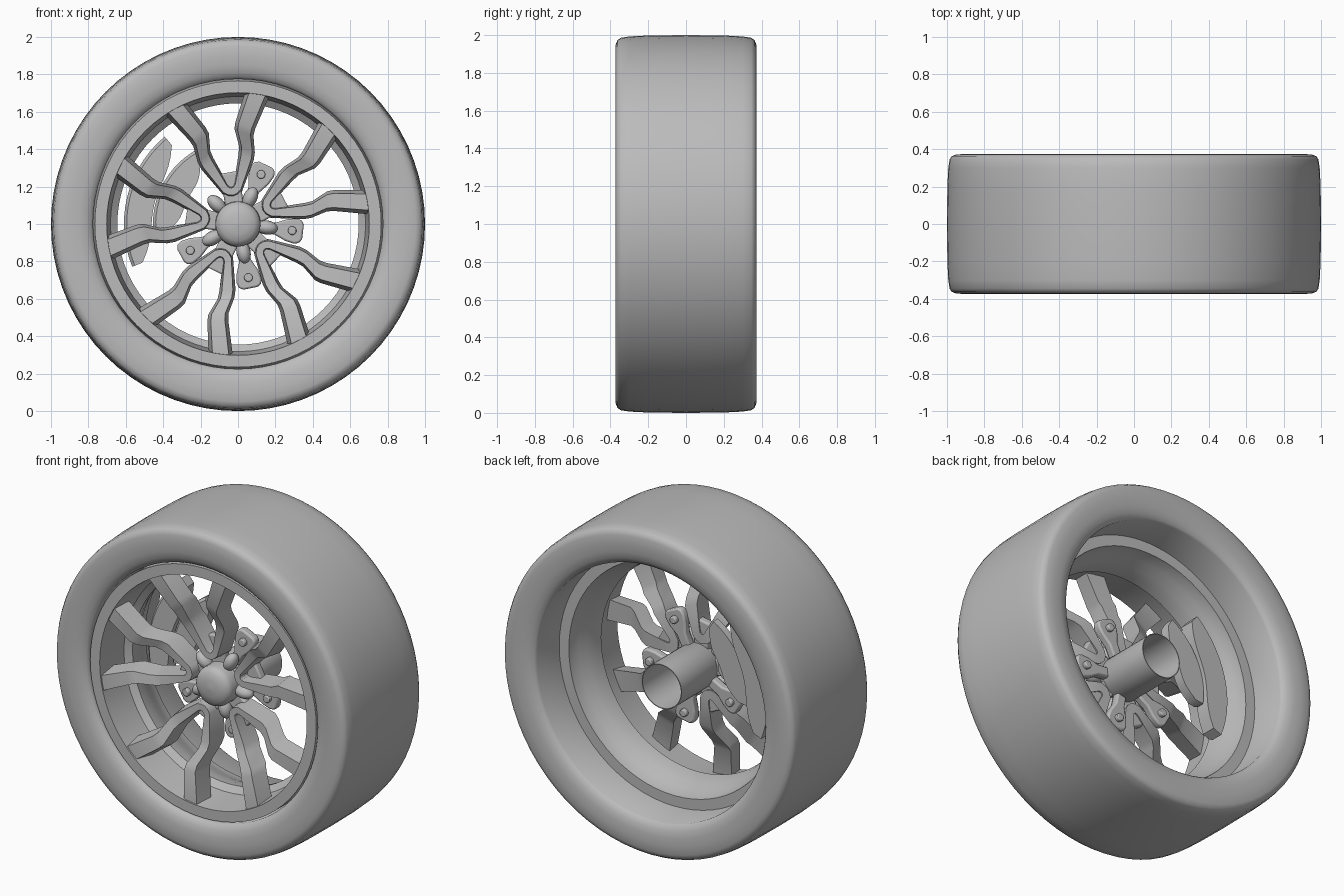
import bpy, bmesh, math

cube = bpy.data.objects.get("Cube")
if cube:
    bpy.data.objects.remove(cube, do_unlink=True)

grey = bpy.data.materials.new("plain_grey")
grey.use_nodes = True
COLOUR = (0.5, 0.5, 0.5, 1)
grey.diffuse_color = COLOUR
grey.node_tree.nodes["Principled BSDF"].inputs["Base Color"].default_value = COLOUR


def finish(name, bm, angle=35):
    bmesh.ops.recalc_face_normals(bm, faces=bm.faces)
    mesh = bpy.data.meshes.new(name)
    bm.to_mesh(mesh)
    bm.free()
    mesh.materials.append(grey)
    obj = bpy.data.objects.new(name, mesh)
    bpy.context.collection.objects.link(obj)
    bpy.ops.object.select_all(action="DESELECT")
    obj.select_set(True)
    bpy.context.view_layer.objects.active = obj
    bpy.ops.object.shade_smooth_by_angle(angle=math.radians(angle))
    return obj


def place(r, t, y, a):
    """Radial and tangential distance at angle a about the wheel axis."""
    c, s = math.cos(a), math.sin(a)
    return (r * c - t * s, y, 1 + r * s + t * c)


def loft(name, sections, closed=False, angle=35):
    """Skin matching loops of points, capping the ends unless closed."""
    bm = bmesh.new()
    rings = [[bm.verts.new(p) for p in sec] for sec in sections]
    pairs = list(zip(rings, rings[1:])) + ([(rings[-1], rings[0])] if closed else [])
    for a, b in pairs:
        for i in range(len(a)):
            j = (i + 1) % len(a)
            bm.faces.new((a[i], a[j], b[j], b[i]))
    if not closed:
        bm.faces.new(rings[0])
        bm.faces.new(rings[-1])
    return finish(name, bm, angle)


def revolve(name, profile, steps=72, angle=35):
    """Spin a closed (radius, y) profile round the wheel axis."""
    secs = [[place(r, 0, y, 2 * math.pi * k / steps) for r, y in profile]
            for k in range(steps)]
    return loft(name, secs, True, angle)


def plate(name, outline, y0, y1, a, bevel=0.01):
    """Flat plate with a softened edge from a (radial, tangential) outline."""
    obj = loft(name, [[place(r, t, y, a) for r, t in outline] for y in (y0, y1)])
    mod = obj.modifiers.new("soft_edge", "BEVEL")
    mod.width, mod.segments = bevel, 2
    return obj


def disc(r, t, radius, n=16):
    return [(r + radius * math.cos(2 * math.pi * k / n),
             t + radius * math.sin(2 * math.pi * k / n)) for k in range(n)]


# Tyre carcass
half = [(1.0, 0), (0.998, 0.2), (0.993, 0.3), (0.986, 0.345), (0.974, 0.363),
        (0.95, 0.372), (0.90, 0.374), (0.85, 0.372), (0.81, 0.363), (0.785, 0.348)]
outer = [(r, -y) for r, y in reversed(half)] + half[1:]
revolve("tyre", outer + [(0.775, 0.335), (0.775, -0.335)], 72, 40)

# Rim barrel: front flange, sharp waist and flared rear lip
revolve("rim", [(0.766, -0.337), (0.768, 0.0), (0.776, 0.10), (0.776, 0.12), (0.71, 0.12),
                (0.705, 0.09), (0.69, 0.05), (0.668, 0.0), (0.652, -0.05),
                (0.645, -0.10), (0.682, -0.13), (0.702, -0.337)], 72, 30)

# Forked spokes: each row is outer rail (r, t), inner rail (r, t), front y, back y
ARM = [((0.158, 0.025), (0.203, 0.010), -0.225, -0.10),
       ((0.175, 0.050), (0.215, 0.020), -0.225, -0.10),
       ((0.325, 0.135), (0.365, 0.075), -0.235, -0.11),
       ((0.365, 0.148), (0.405, 0.085), -0.25, -0.13),
       ((0.455, 0.155), (0.50, 0.078), -0.30, -0.18),
       ((0.49, 0.17), (0.535, 0.090), -0.315, -0.20),
       ((0.66, 0.28), (0.71, 0.185), -0.33, -0.22),
       ((0.68, 0.295), (0.725, 0.195), -0.33, -0.22)]
TIP = ((0.152, 0), (0.20, 0), -0.225, -0.10)


def fork_section(row, sign, a):
    (ro, to), (ri, ti), yf, yb = row
    mr, mt = (ro + ri) / 2, (to + ti) / 2

    def grown(r, t, k):
        return mr + (r - mr) * k, sign * (mt + (t - mt) * k)
    return [place(*grown(ro, to, 0.82), yf, a), place(*grown(ri, ti, 0.82), yf, a),
            place(*grown(ri, ti, 1.22), yb, a), place(*grown(ro, to, 1.22), yb, a)]


for k in range(5):
    a = math.radians(28 + 72 * k)
    rows = [(row, -1) for row in reversed(ARM)] + [(TIP, 1)] + [(row, 1) for row in ARM]
    loft(f"forked_spoke_{k + 1}", [fork_section(row, s, a) for row, s in rows], angle=30)
    plate(f"spoke_web_{k + 1}", [(0.1, -0.05), (0.19, -0.05), (0.28, -0.085),
                                 (0.28, 0.085), (0.19, 0.05), (0.1, 0.05)], -0.16, -0.11, a)

    # Bolted hub tabs between the spokes, leaving room for the caliper
    b = a + math.radians(37)
    if k != 1:
        side = [(0.1, 0.03), (0.2, 0.032), (0.26, 0.058), (0.31, 0.068),
                (0.338, 0.06), (0.35, 0.038)]
        plate(f"hub_tab_{k + 1}", side + [(r, -t) for r, t in reversed(side)],
              -0.12, -0.07, b, 0.01)
        plate(f"tab_bolt_{k + 1}", disc(0.292, 0, 0.023), -0.145, -0.045, b, 0.006)
    # Rounded wheel stud lying along the radius
    bm = bmesh.new()
    bmesh.ops.create_uvsphere(bm, u_segments=16, v_segments=10, radius=1)
    for v in bm.verts:
        x, y, z = v.co
        v.co = place(0.155 + 0.06 * z, 0.038 * x, -0.16 + 0.045 * y, b)
    finish(f"stud_{k + 1}", bm, 60)

# Hub cap and open axle tube
revolve("hub_cap", [(0.0005, -0.275), (0.05, -0.272), (0.09, -0.262), (0.112, -0.245),
                    (0.12, -0.225), (0.12, -0.17), (0.0005, -0.17)], 40)
revolve("axle_tube", [(0.135, 0.235), (0.13, 0.235), (0.13, -0.12), (0.0005, -0.12),
                      (0.0005, -0.175), (0.115, -0.175), (0.135, -0.13)], 40)


# Brake caliper on the right: crescent body and inner pad
def crescent(name, r0, r1, taper, a0, a1, y0, y1, steps=14):
    """Arc plate whose inner edge moves outward by taper at both ends."""
    secs = []
    for i in range(steps + 1):
        u = i / steps
        a = math.radians(a0 + (a1 - a0) * u)
        inner = r0 + taper * (2 * u - 1) ** 4
        secs.append([place(r, 0, y, a) for r, y in
                     ((inner, y0), (r1 - 0.015, y0), (r1, y0 + 0.015), (r1, y1), (inner, y1))])
    loft(name, secs)


crescent("caliper_body", 0.46, 0.61, 0.09, 130, 202, -0.01, 0.08)
crescent("caliper_pad", 0.30, 0.455, 0.10, 120, 188, 0.0, 0.06)
